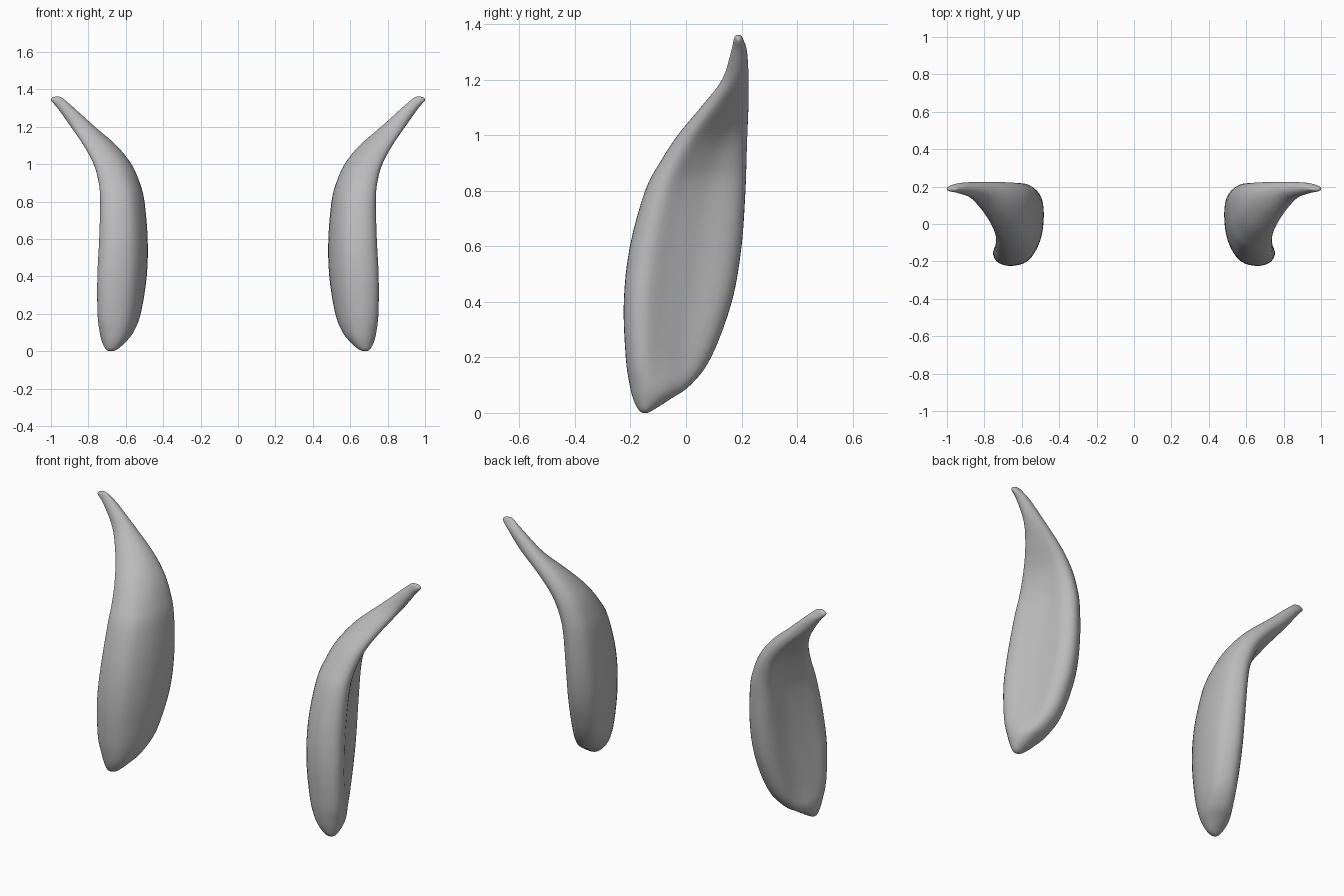
import bpy, bmesh
from math import sin, cos, radians
from mathutils import Vector

cube = bpy.data.objects.get("Cube")
if cube:
    bpy.data.objects.remove(cube)

gray = bpy.data.materials.new("soft gray")
gray.use_nodes = True
tone = (0.5, 0.5, 0.5, 1)
gray.diffuse_color = tone
gray.node_tree.nodes["Principled BSDF"].inputs["Base Color"].default_value = tone

# Height, inner x, outer x, front y, back y, hollow amount
ROWS = [
    (0, .672, .69, -.155, -.138, 0),
    (.012, .642, .708, -.172, -.115, 0),
    (.05, .6, .728, -.19, -.055, .15),
    (.1, .56, .742, -.203, .018, .45),
    (.2, .52, .752, -.217, .092, .85),
    (.4, .488, .752, -.224, .165, 1),
    (.6, .483, .742, -.202, .2, 1),
    (.8, .5, .737, -.147, .214, 1),
    (.9, .525, .745, -.095, .218, .95),
    (1, .57, .773, -.03, .222, .8),
    (1.1, .65, .828, .053, .226, .5),
    (1.2, .765, .895, .13, .226, .15),
    (1.3, .876, .965, .162, .22, 0),
    (1.34, .922, 1, .171, .208, 0),
    (1.356, .942, .993, .176, .2, 0),
    (1.361, .957, .975, .183, .193, 0),
]

# Shallow hollow cross-section in a unit box: outer front rim, convex inner side, back rim
HOLLOW = [(1, .2), (.92, .06), (.65, 0), (.3, .07), (.07, .32), (0, .64),
          (.07, .88), (.34, 1), (.57, .91), (.7, .63), (.86, .4)]
COUNT = len(HOLLOW)
ROUND = [(.5 + .5 * cos(radians(-20 - 360 * k / COUNT)),
          .5 + .5 * sin(radians(-20 - 360 * k / COUNT))) for k in range(COUNT)]


def spline(a, b, c, d, t):
    """Smooth curve from b to c."""
    return b + (c - a) * (t / 2) + (a * 2 - b * 5 + c * 4 - d) * (t * t / 2) \
        + (b * 3 - a - c * 3 + d) * (t ** 3 / 2)


def refine(points, steps, closed):
    n = len(points)
    pick = (lambda i: points[i % n]) if closed else (lambda i: points[max(0, min(n - 1, i))])
    out = [spline(pick(i - 1), pick(i), pick(i + 1), pick(i + 2), s / steps)
           for i in range(n if closed else n - 1) for s in range(steps)]
    return out if closed else out + [points[-1]]


def section(row):
    z, x0, x1, y0, y1, hollow = row
    loop = [Vector(r).lerp(Vector(h), hollow) for r, h in zip(ROUND, HOLLOW)]
    return [Vector((x0 + (x1 - x0) * p.x, y0 + (y1 - y0) * p.y, z))
            for p in refine(loop, 4, True)]


def make_ear(name, side):
    bm = bmesh.new()
    # Refine each lengthwise line so that the skin flows from base to tip
    lines = [refine(list(line), 4, False) for line in zip(*map(section, ROWS))]
    rings = [[bm.verts.new((p.x * side, p.y, p.z)) for p in ring] for ring in zip(*lines)]
    for low, high in zip(rings, rings[1:]):
        for i in range(len(low)):
            bm.faces.new((low[i - 1], low[i], high[i], high[i - 1]))
    bm.faces.new(rings[0])
    bm.faces.new(rings[-1])
    bmesh.ops.recalc_face_normals(bm, faces=bm.faces)
    for face in bm.faces:
        face.smooth = True
    mesh = bpy.data.meshes.new(name)
    bm.to_mesh(mesh)
    bm.free()
    mesh.materials.append(gray)
    ear = bpy.data.objects.new(name, mesh)
    bpy.context.collection.objects.link(ear)


make_ear("left_ear", 1)
make_ear("right_ear", -1)
